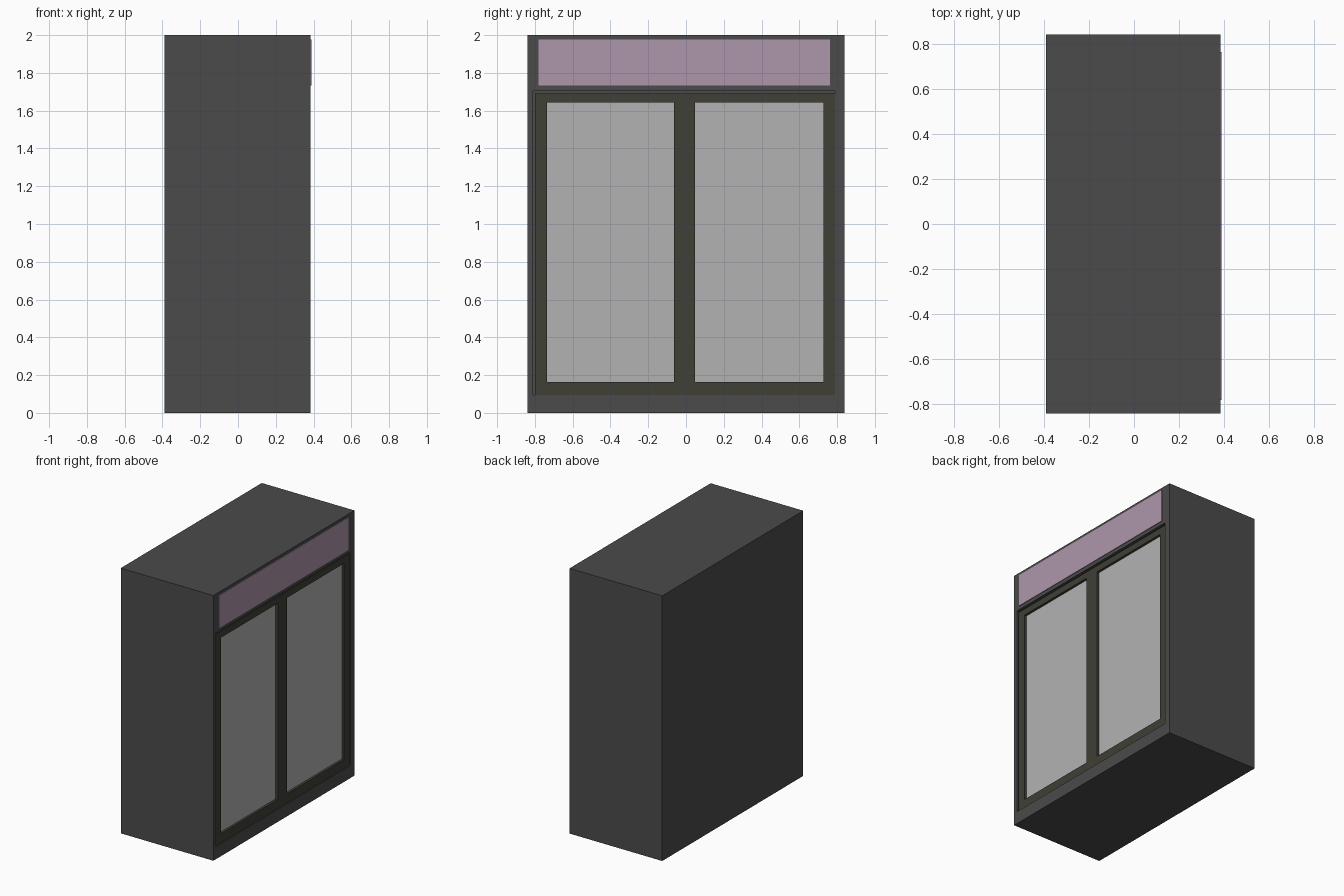
import bpy, bmesh

if "Cube" in bpy.data.objects:
    bpy.data.objects.remove(bpy.data.objects["Cube"])


def material(name, rgb):
    m = bpy.data.materials.new(name)
    m.diffuse_color = (*rgb, 1)
    m.use_nodes = True
    m.node_tree.nodes["Principled BSDF"].inputs["Base Color"].default_value = m.diffuse_color
    return m


def box(name, x, y, z, mat=None):
    """Box from (min, max) ranges on each axis."""
    bm = bmesh.new()
    bmesh.ops.create_cube(bm, size=1)
    for v in bm.verts:
        v.co = [r[0] if c < 0 else r[1] for c, r in zip(v.co, (x, y, z))]
    me = bpy.data.meshes.new(name)
    bm.to_mesh(me)
    bm.free()
    ob = bpy.data.objects.new(name, me)
    bpy.context.collection.objects.link(ob)
    if mat:
        me.materials.append(mat)
    return ob


def cut(target, x, y, z):
    """Subtract a box from the target."""
    cutter = box(target.name + "_cutter", x, y, z)
    cutter.hide_render = True
    cutter.hide_set(True)
    cutter.display_type = 'WIRE'
    mod = target.modifiers.new("opening", 'BOOLEAN')
    mod.object = cutter
    mod.operation = 'DIFFERENCE'
    mod.solver = 'EXACT'


dark = material("dark_grey", (0.07, 0.07, 0.07))
frame_mat = material("door_brown_grey", (0.05, 0.05, 0.038))
glass_mat = material("glass_grey", (0.45, 0.45, 0.45))
sign_mat = material("header_mauve", (0.42, 0.31, 0.41))

# Cabinet body with a shallow door recess
body = box("cabinet_body", (-0.39, 0.383), (-0.84, 0.84), (0, 2), dark)
cut(body, (0.345, 0.5), (-0.81, 0.79), (0.095, 1.705))

# Header panel, slightly proud of the body
box("header_panel", (0.37, 0.388), (-0.78, 0.762), (1.732, 1.978), sign_mat)

# Door frame with two window openings and their panes
door = box("door_frame", (0.34, 0.376), (-0.80, 0.79), (0.095, 1.692), frame_mat)
for side, y in (("left", (-0.737, -0.063)), ("right", (0.047, 0.727))):
    z = (0.163, 1.642)
    cut(door, (0.3, 0.5), y, z)
    box(side + "_window_pane", (0.34, 0.358), y, z, glass_mat)
